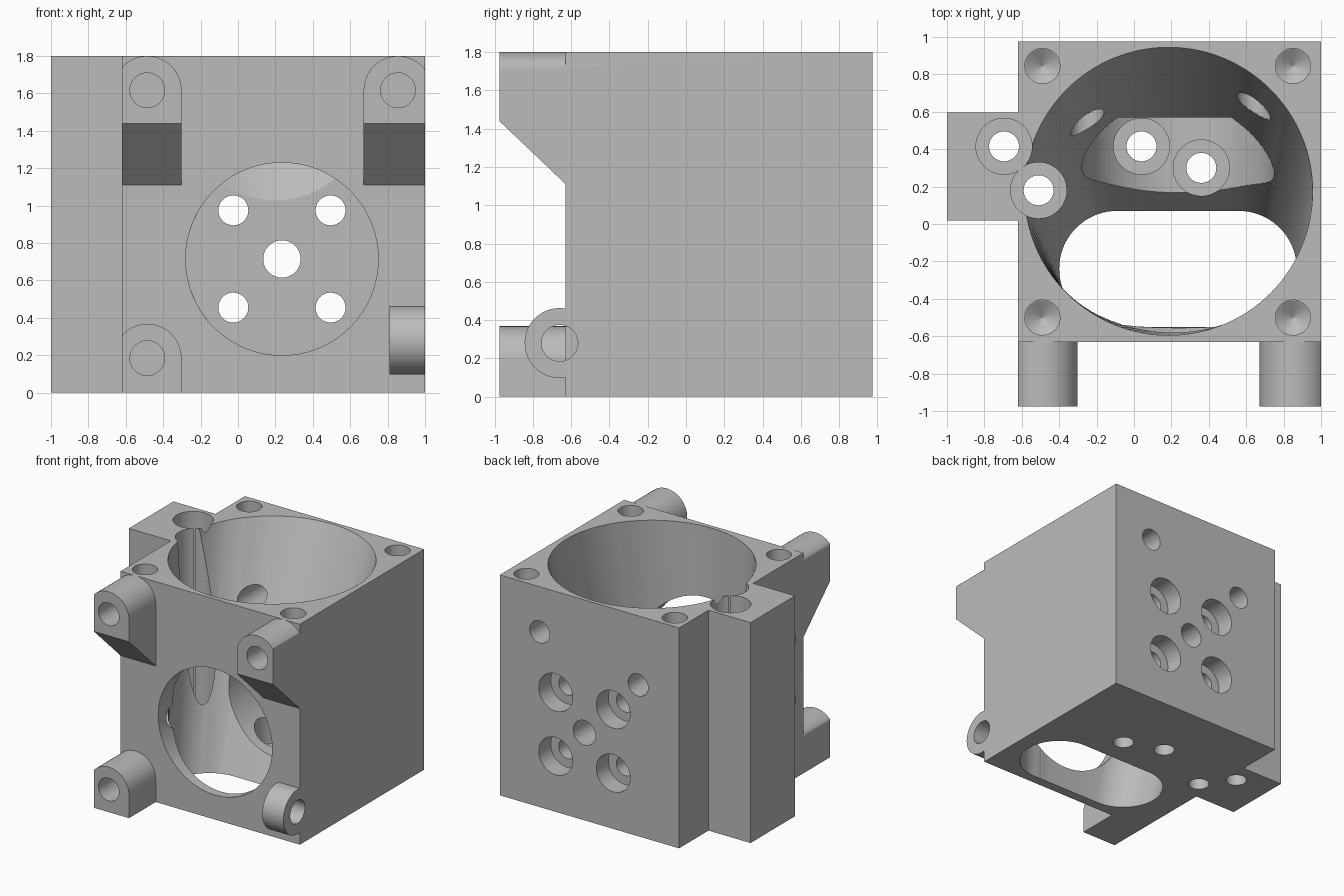
import bpy, bmesh, math
from mathutils import Matrix, Vector

cube = bpy.data.objects.get("Cube")
if cube:
    bpy.data.objects.remove(cube, do_unlink=True)

H = 1.8            # height of the block
FRONT = -0.63      # front face of the block
LUG_FRONT = -0.975

grey = bpy.data.materials.new("plain grey")
grey.use_nodes = True
grey.diffuse_color = (0.5, 0.5, 0.5, 1)
grey.node_tree.nodes["Principled BSDF"].inputs["Base Color"].default_value = (0.5, 0.5, 0.5, 1)


def loft(name, bottom, top):
    """Closed solid between two matching rings of points."""
    bm = bmesh.new()
    a = [bm.verts.new(p) for p in bottom]
    b = [bm.verts.new(p) for p in top]
    n = len(a)
    bm.faces.new(a)
    bm.faces.new(b)
    for i in range(n):
        j = (i + 1) % n
        bm.faces.new((a[i], a[j], b[j], b[i]))
    bmesh.ops.recalc_face_normals(bm, faces=bm.faces)
    mesh = bpy.data.meshes.new(name)
    bm.to_mesh(mesh)
    bm.free()
    mesh.materials.append(grey)
    ob = bpy.data.objects.new(name, mesh)
    bpy.context.collection.objects.link(ob)
    return ob


def rod(name, start, axis, length, r, r_end=None, sides=48):
    """Cylinder or cone frustum from a start point along an axis."""
    r_end = r if r_end is None else r_end
    turn = Vector((0, 0, 1)).rotation_difference(Vector(axis)).to_matrix().to_4x4()
    place = Matrix.Translation(start) @ turn

    def ring(rad, z):
        return [place @ Vector((rad * math.cos(math.tau * i / sides),
                                rad * math.sin(math.tau * i / sides), z)) for i in range(sides)]
    return loft(name, ring(r, 0), ring(r_end, length))


def combine(body, tool, operation):
    mod = body.modifiers.new(operation, "BOOLEAN")
    mod.operation = operation
    mod.solver = "EXACT"
    mod.object = tool
    bpy.context.view_layer.objects.active = body
    bpy.ops.object.modifier_apply(modifier=mod.name)
    bpy.data.objects.remove(tool, do_unlink=True)


def lug(name, cx, cz, foot_front, foot_back):
    """Arched lug on the front face, trimmed to the block's sides."""
    r, back = 0.183, FRONT + 0.08
    arc = [(min(max(cx + r * math.cos(math.pi * i / 32), -0.62), 1.0),
            cz + r * math.sin(math.pi * i / 32)) for i in range(33)]
    left, right = arc[-1][0], arc[0][0]

    def ring(y, foot):
        return [(x, y, z) for x, z in arc] + [(left, y, foot), (right, y, foot)]
    return loft(name, ring(LUG_FRONT, foot_front), ring(back, foot_back))


# Block with the side pillar
outline = [(-0.62, FRONT), (1, FRONT), (1, 0.975), (-0.62, 0.975),
           (-0.62, 0.595), (-1, 0.595), (-1, 0.02), (-0.62, 0.02)]
body = loft("duct_block", [(x, y, 0) for x, y in outline], [(x, y, H) for x, y in outline])

# Front lugs and the sideways lug
UP, BACK, RIGHT = (0, 0, 1), (0, 1, 0), (1, 0, 0)
lugs = [(-0.485, 1.617, 1.44, 1.035), (0.855, 1.617, 1.44, 1.035), (-0.485, 0.185, 0, 0)]
for spec in lugs:
    combine(body, lug("front_lug", *spec), "UNION")
combine(body, rod("side_lug", (0.81, -0.66, 0.28), RIGHT, 0.19, 0.183), "UNION")

# Air duct: a circle at the top blending into a rounded slot at the bottom
N, R, r, half = 128, 0.77, 0.31, 0.325
quarter = half + r * math.pi / 2


def slot_point(a):
    """Rounded slot point in even steps; a runs clockwise from the back."""
    q = a % math.tau
    sx = 1 if q <= math.pi else -1
    q = min(q, math.tau - q)
    sy = 1 if q <= math.pi / 2 else -1
    s = min(q, math.pi - q) / (math.pi / 2) * quarter
    if s <= half:
        return Vector((sx * s, sy * r, 0))
    t = (s - half) / r
    return Vector((sx * (half + r * math.sin(t)), sy * r * math.cos(t), 0))


slot_ring, top_ring = [], []
for i in range(N):
    a = math.tau * i / N
    low = Vector((0.235, -0.24, 0)) + slot_point(a)
    high = Vector((0.185 + R * math.sin(a), 0.175 + R * math.cos(a), H))
    over = (high - low) * 0.01
    slot_ring.append(low - over)
    top_ring.append(high + over)
combine(body, loft("duct_cutter", slot_ring, top_ring), "DIFFERENCE")

# Large round front opening
combine(body, rod("front_opening", (0.235, -0.8, 0.715), BACK, 1.37, 0.515, sides=96), "DIFFERENCE")

# Holes in the back wall: centre, four counterbored, two plain
holes = [((0.235, 0.4, 0.715), BACK, 0.8, 0.1),
         ((0.64, 0.45, 1.43), BACK, 0.8, 0.09),
         ((-0.25, 0.3, 1.235), BACK, 0.8, 0.09)]
for sx in (-1, 1):
    for sz in (-1, 1):
        x, z = 0.235 + sx * 0.26, 0.715 + sz * 0.26
        holes += [((x, 0.45, z), BACK, 0.8, 0.08), ((x, 0.82, z), BACK, 0.4, 0.153)]

# Counterbored holes through the floor
for x, y, top in [(0.04, 0.415, 0.5), (0.36, 0.3, 0.5), (-0.695, 0.415, 2), (-0.51, 0.18, 2)]:
    holes += [((x, y, -0.1), UP, 0.4, 0.08), ((x, y, 0.1), UP, top - 0.1, 0.15)]

# Lug holes and the holes in the left-hand wall
for cx, cz, *_ in lugs:
    holes.append(((cx, LUG_FRONT - 0.1, cz), BACK, 0.44, 0.093))
holes.append(((0.81, -0.66, 0.28), RIGHT, 0.4, 0.095))
for z in (0.64, 1.13):
    holes.append(((-0.8, -0.44, z), RIGHT, 0.6, 0.09))
for start, axis, length, radius in holes:
    combine(body, rod("hole_cutter", start, axis, length, radius), "DIFFERENCE")

# Blind corner holes with drilled points
for x in (-0.49, 0.85):
    for y in (-0.5, 0.845):
        combine(body, rod("corner_hole", (x, y, H - 0.4), UP, 0.6, 0.094), "DIFFERENCE")
        combine(body, rod("corner_point", (x, y, H - 0.46), UP, 0.061, 0.001, 0.094), "DIFFERENCE")

# Smooth curved walls, keep edges crisp
bpy.ops.object.select_all(action="DESELECT")
body.select_set(True)
bpy.context.view_layer.objects.active = body
bpy.ops.object.shade_smooth_by_angle(angle=math.radians(25))
